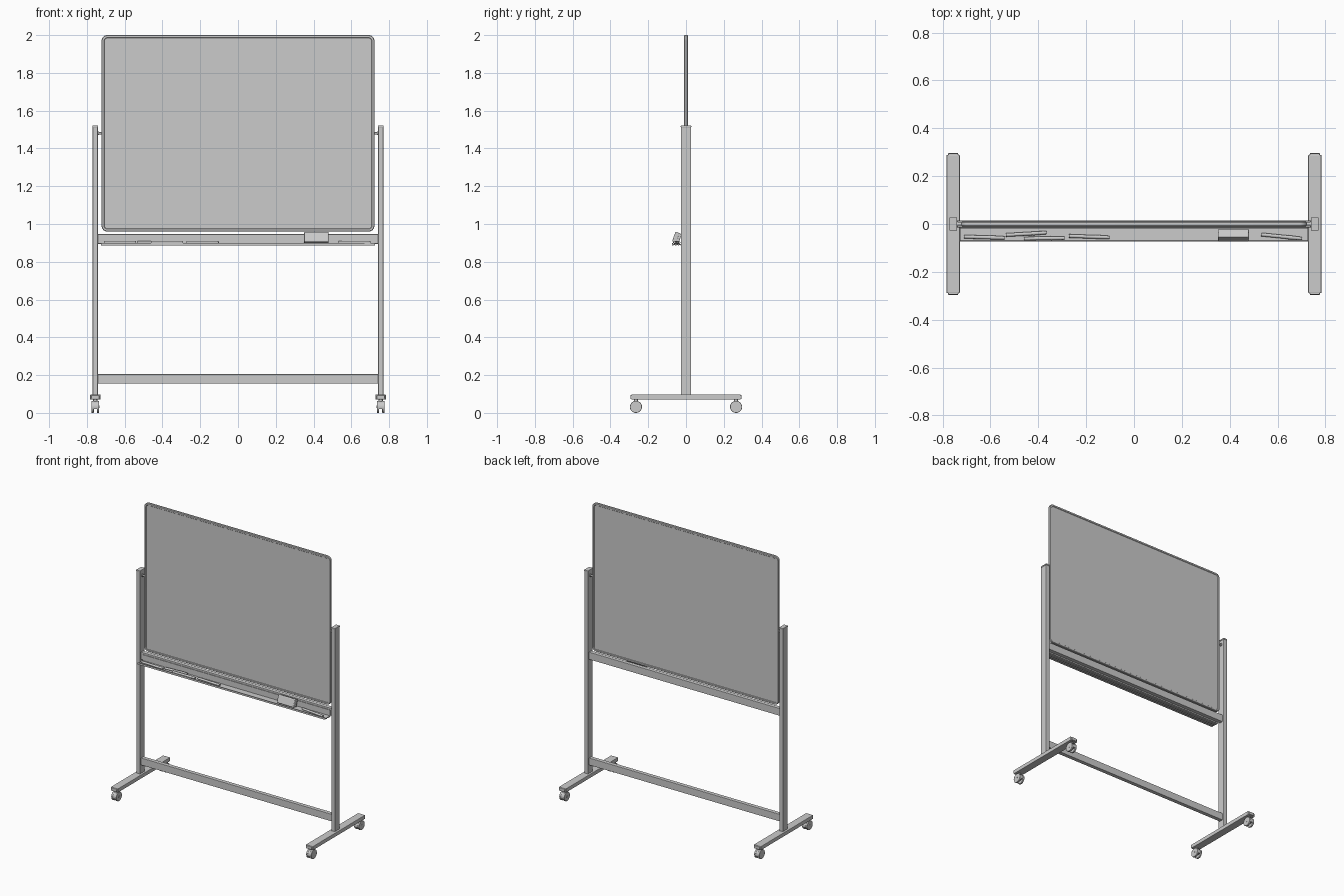
import bpy, bmesh
from math import pi, sin, cos, radians, atan2, hypot
from mathutils import Matrix, Vector

if "Cube" in bpy.data.objects:
    bpy.data.objects.remove(bpy.data.objects["Cube"])


def finish(name, bm, bevel=0, smooth=False, segs=2):
    bmesh.ops.recalc_face_normals(bm, faces=bm.faces)
    me = bpy.data.meshes.new(name)
    bm.to_mesh(me)
    bm.free()
    ob = bpy.data.objects.new(name, me)
    bpy.context.collection.objects.link(ob)
    if bevel:
        m = ob.modifiers.new("bevel", 'BEVEL')
        m.width, m.segments = bevel, segs
    if smooth:
        bpy.ops.object.select_all(action='DESELECT')
        ob.select_set(True)
        bpy.context.view_layer.objects.active = ob
        bpy.ops.object.shade_smooth_by_angle(angle=radians(35))
    return ob


def box(name, x, y, z, bevel=0, segs=2):
    """Box from (min, max) pairs."""
    bm = bmesh.new()
    lo, hi = zip(x, y, z)
    mid = [(a + b) / 2 for a, b in zip(lo, hi)]
    size = [b - a for a, b in zip(lo, hi)]
    bmesh.ops.create_cube(bm, size=1, matrix=Matrix.Translation(mid) @ Matrix.Diagonal((*size, 1)))
    return finish(name, bm, bevel, segs=segs)


def rod(name, a, b, r, segs=24, r2=None, bevel=0):
    """Cylinder or cone between two points."""
    a, b = Vector(a), Vector(b)
    bm = bmesh.new()
    rot = (b - a).to_track_quat('Z', 'Y').to_matrix().to_4x4()
    bmesh.ops.create_cone(bm, cap_ends=True, segments=segs, radius1=r, radius2=r if r2 is None else r2,
                          depth=(b - a).length, matrix=Matrix.Translation((a + b) / 2) @ rot)
    return finish(name, bm, bevel, smooth=True)


def extrude_x(name, profile, x0, x1, bevel=0, smooth=False):
    """Extrude a y-z profile along x."""
    bm = bmesh.new()
    f = bm.faces.new([bm.verts.new((x0, y, z)) for y, z in profile])
    g = bmesh.ops.extrude_face_region(bm, geom=[f])
    bmesh.ops.translate(bm, vec=(x1 - x0, 0, 0), verts=[v for v in g['geom'] if isinstance(v, bmesh.types.BMVert)])
    return finish(name, bm, bevel, smooth)


def outline(inset, n=8, hw=0.722, hh=0.52, zc=1.48, r=0.03):
    """Rounded rectangle of the board in x-z."""
    pts = []
    for q, (sx, sz) in enumerate([(1, 1), (-1, 1), (-1, -1), (1, -1)]):
        for i in range(n + 1):
            a = (q + i / n) * pi / 2
            pts.append((sx * (hw - r) + (r - inset) * cos(a), zc + sz * (hh - r) + (r - inset) * sin(a)))
    return pts


# Writing panel and its rounded frame
bm = bmesh.new()
f = bm.faces.new([bm.verts.new((x, -0.0065, z)) for x, z in outline(0.012)])
g = bmesh.ops.extrude_face_region(bm, geom=[f])
bmesh.ops.translate(bm, vec=(0, 0.013, 0), verts=[v for v in g['geom'] if isinstance(v, bmesh.types.BMVert)])
finish("board_panel", bm)

section = [(0, -0.006), (0.003, -0.0095), (0.013, -0.0095), (0.016, -0.006),
           (0.016, 0.006), (0.013, 0.0095), (0.003, 0.0095), (0, 0.006)]
bm = bmesh.new()
rings = [[bm.verts.new((x, y, z)) for x, z in outline(i)] for i, y in section]
for k, a in enumerate(rings):
    b = rings[(k + 1) % len(rings)]
    for i in range(len(a)):
        j = (i + 1) % len(a)
        bm.faces.new((a[i], a[j], b[j], b[i]))
finish("board_frame", bm, smooth=True)

# Cross beams
box("lower_beam", (-0.742, 0.742), (-0.014, 0.014), (0.155, 0.205), 0.002)
box("upper_beam", (-0.742, 0.742), (-0.014, 0.014), (0.895, 0.946), 0.002)

# Pen tray with a front lip and ribs underneath
tray = [(-0.014, 0.934), (-0.018, 0.934), (-0.018, 0.894), (-0.069, 0.894), (-0.07, 0.900), (-0.073, 0.900),
        (-0.073, 0.887)]
for y in (-0.062, -0.047, -0.032):
    tray += [(y - 0.004, 0.887), (y - 0.003, 0.890), (y + 0.003, 0.890), (y + 0.004, 0.887)]
tray.append((-0.014, 0.887))
extrude_x("pen_tray", tray, -0.726, 0.726)

# Side stands: post, cap, foot, pivot, casters
for s, side in ((-1, "left"), (1, "right")):
    def xs(a, b):
        return tuple(sorted((s * a, s * b)))
    box(side + "_post", xs(0.742, 0.769), (-0.026, 0.026), (0.095, 1.513), 0.002)
    box(side + "_post_cap", xs(0.740, 0.771), (-0.028, 0.028), (1.511, 1.521), 0.002)
    rod(side + "_pivot_pin", (s * 0.715, 0, 1.48), (s * 0.745, 0, 1.48), 0.006)
    rod(side + "_pivot_washer", (s * 0.736, 0, 1.48), (s * 0.743, 0, 1.48), 0.010)
    box(side + "_foot", xs(0.728, 0.783), (-0.289, 0.289), (0.070, 0.097), 0.003)
    for t, end in ((-1, "front"), (1, "rear")):
        n = f"{side}_{end}_"
        box(n + "foot_cap", xs(0.734, 0.777), tuple(sorted((t * 0.285, t * 0.295))), (0.073, 0.094), 0.003)
        yc, xc, zc = t * 0.265, s * 0.7555, 0.032
        # Twin wheel caster with a hood between the wheels
        for w, which in ((-1, "outer"), (1, "inner")):
            rod(n + which + "_wheel", (xc + w * 0.008, yc, zc), (xc + w * 0.020, yc, zc), 0.032, 28, bevel=0.002)
        arc = [(yc + 0.031 * cos(a), zc + 0.031 * sin(a)) for a in [radians(-20 + 20 * i) for i in range(12)]]
        extrude_x(n + "caster_hood", arc, xc - 0.0085, xc + 0.0085, smooth=True)
        rod(n + "caster_axle", (xc - 0.021, yc, zc), (xc + 0.021, yc, zc), 0.006, 16)
        rod(n + "caster_stem", (xc, yc, 0.055), (xc, yc, 0.072), 0.011, 20)

# Markers lying on the tray: x start, y start, y end
pens = [(-0.710, -0.053, -0.058), (-0.535, -0.046, -0.036), (-0.460, -0.061, -0.059),
        (-0.272, -0.050, -0.056), (0.532, -0.044, -0.061)]
for k, (x, y0, y1) in enumerate(pens, 1):
    z, r = 0.9025, 0.0085
    p = Vector((x, y0, z))
    q = Vector((x + 0.17, y1, z))
    rod(f"marker_{k}_body", p, p.lerp(q, 0.68), r - 0.001, 16)
    rod(f"marker_{k}_cap", p.lerp(q, 0.66), q, r, 16, r - 0.002)

# Eraser leaning back against the upper beam
lean = radians(-20)
for name, hy, hz, oy, bev in (("eraser_body", 0.026, 0.056, -0.006, 0.006), ("eraser_felt", 0.014, 0.052, 0.010, 0.002)):
    ob = box(name, (-0.065, 0.065), (oy - hy / 2, oy + hy / 2), (-hz / 2, hz / 2), bev, 3)
    ob.location = (0.415, -0.047, 0.927)
    ob.rotation_euler = (lean, 0, 0)
